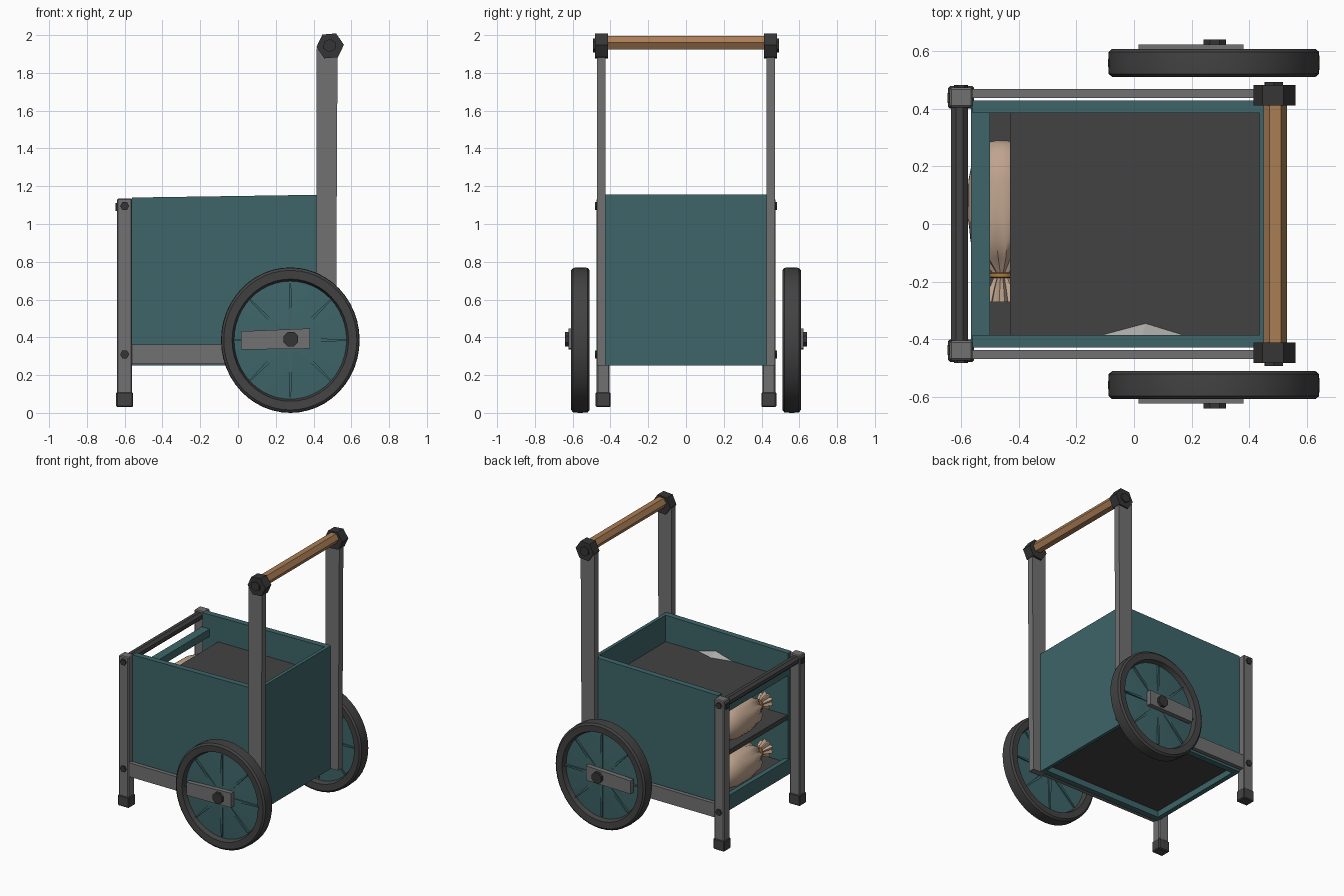
import bpy, bmesh, math
from mathutils import Vector

if "Cube" in bpy.data.objects:
    bpy.data.objects.remove(bpy.data.objects["Cube"])


def mat(name, rgb):
    m = bpy.data.materials.new(name)
    m.diffuse_color = (*rgb, 1)
    m.use_nodes = True
    m.node_tree.nodes["Principled BSDF"].inputs["Base Color"].default_value = m.diffuse_color
    return m


TEAL = mat("teal panel", (0.048, 0.13, 0.14))
GREY = mat("grey metal", (0.165, 0.165, 0.165))
DARK = mat("dark grey", (0.055, 0.055, 0.055))
BOLT = mat("bolt black", (0.036, 0.036, 0.038))
WOOD = mat("wood", (0.40, 0.205, 0.09))
CLOTH = mat("sack cloth", (0.52, 0.37, 0.27))
ROPE = mat("rope", (0.42, 0.20, 0.06))
PALE = mat("pale grey", (0.42, 0.41, 0.39))


def make(name, verts, faces, m, smooth=None):
    me = bpy.data.meshes.new(name)
    me.from_pydata(verts, [], faces)
    bm = bmesh.new()
    bm.from_mesh(me)
    bmesh.ops.recalc_face_normals(bm, faces=bm.faces)
    bm.to_mesh(me)
    bm.free()
    me.materials.append(m)
    o = bpy.data.objects.new(name, me)
    bpy.context.collection.objects.link(o)
    if smooth:
        bpy.ops.object.select_all(action='DESELECT')
        o.select_set(True)
        bpy.context.view_layer.objects.active = o
        bpy.ops.object.shade_smooth_by_angle(angle=math.radians(smooth))
    return o


def extrude_y(name, profile, y0, y1, m, smooth=None):
    """Closed (x, z) profile extruded from y0 to y1."""
    n = len(profile)
    v = [(x, y0, z) for x, z in profile] + [(x, y1, z) for x, z in profile]
    f = [tuple(range(n)), tuple(range(n, 2 * n))]
    f += [(i, (i + 1) % n, n + (i + 1) % n, n + i) for i in range(n)]
    return make(name, v, f, m, smooth)


def box(name, x0, x1, y0, y1, z0, z1, m, bevel=0):
    o = extrude_y(name, [(x0, z0), (x1, z0), (x1, z1), (x0, z1)],
                  min(y0, y1), max(y0, y1), m)
    if bevel:
        b = o.modifiers.new("bevel", 'BEVEL')
        b.width, b.segments = bevel, 1
    return o


def ngon(cx, cz, r, n, turn=0.0):
    return [(cx + r * math.cos(turn + math.tau * i / n),
             cz + r * math.sin(turn + math.tau * i / n)) for i in range(n)]


def lathe_y(name, prof, c, sx, sz, n, m, closed=False, ripple=None, smooth=35):
    """Revolve (y, r) points around the y axis through c."""
    v, f, k = [], [], len(prof)
    for y, r in prof:
        for i in range(n):
            a = math.tau * i / n
            q = r * (1 + (ripple(y, a) if ripple else 0))
            v.append((c[0] + sx * q * math.cos(a), c[1] + y, c[2] + sz * q * math.sin(a)))
    for j in range(k if closed else k - 1):
        for i in range(n):
            a, b = j * n, ((j + 1) % k) * n
            i2 = (i + 1) % n
            f.append((a + i, a + i2, b + i2, b + i))
    if not closed:
        f += [tuple(range(n)), tuple(range((k - 1) * n, k * n))]
    return make(name, v, f, m, smooth)


# Tub: sloping side walls, end wall, beam and sill at the open end
for s, side in ((-1, "front"), (1, "back")):
    extrude_y(side + "_wall", [(-0.56, 0.25), (0.455, 0.25), (0.455, 1.155), (-0.56, 1.14)],
              *sorted((s * 0.385, s * 0.428)), TEAL)
box("end_wall", 0.435, 0.46, -0.42, 0.42, 0.25, 1.155, TEAL)
box("open_end_beam", -0.565, -0.50, -0.40, 0.40, 0.98, 1.035, TEAL)
box("open_end_sill", -0.565, -0.53, -0.42, 0.42, 0.25, 0.36, TEAL)

# Floor, shelf and top tray
box("floor", -0.53, 0.436, -0.386, 0.386, 0.295, 0.335, DARK)
box("middle_shelf", -0.555, 0.436, -0.386, 0.386, 0.65, 0.685, DARK)
box("top_tray", -0.43, 0.436, -0.386, 0.386, 0.935, 0.96, DARK)
# Small pale lump on the tray by the front wall
make("tray_lump", [(-0.11, -0.385, 0.96), (0.17, -0.385, 0.96), (0.04, -0.345, 0.962),
                   (0.03, -0.385, 1.0)],
     [(0, 1, 2), (0, 1, 3), (1, 2, 3), (2, 0, 3)], PALE)

# Frame, mirrored to both sides
for s, side in ((-1, "front"), (1, "back")):
    box(side + "_leg", -0.64, -0.56, s * 0.405, s * 0.473, 0.06, 1.135, GREY, 0.006)
    box(side + "_foot", -0.645, -0.555, s * 0.40, s * 0.478, 0.03, 0.11, DARK, 0.006)
    box(side + "_rail", -0.57, 0.45, s * 0.438, s * 0.468, 0.26, 0.362, GREY)
    extrude_y(side + "_post", [(0.415, 0.25), (0.518, 0.25), (0.527, 1.93), (0.415, 1.93)],
              *sorted((s * 0.425, s * 0.472)), GREY)
    extrude_y(side + "_handle_cap", ngon(0.488, 1.943, 0.073, 6, 0.08),
              *sorted((s * 0.412, s * 0.482)), BOLT)
    extrude_y(side + "_handle_bolt", ngon(0.485, 1.945, 0.036, 6, 0.5),
              *sorted((s * 0.48, s * 0.492)), BOLT)
    for z in (0.31, 1.095):
        extrude_y(side + "_leg_bolt", ngon(-0.6, z, 0.024, 6),
                  *sorted((s * 0.47, s * 0.482)), BOLT)
    box(side + "_end_bolt", -0.648, -0.638, s * 0.42, s * 0.455, 1.07, 1.11, BOLT)

extrude_y("handle", ngon(0.49, 1.96, 0.041, 6), -0.42, 0.42, WOOD)
extrude_y("cross_bar", ngon(-0.605, 1.097, 0.032, 8, math.pi / 8), -0.41, 0.41, DARK)

# Wheels
WX, WZ, SX, SZ = 0.277, 0.385, 0.367, 0.385
for s, side in ((-1, "front"), (1, "back")):
    tyre = [(-0.046, 0.84), (-0.049, 0.96), (-0.038, 0.995), (0, 1.0),
            (0.038, 0.995), (0.049, 0.96), (0.046, 0.84), (0, 0.80)]
    lathe_y(side + "_tyre", tyre, (WX, s * 0.559, WZ), SX, SZ, 48, DARK, closed=True)
    disc = [(-0.012, 0.0), (-0.012, 0.85), (0.012, 0.85), (0.028, 0.2), (0.03, 0.0)]
    lathe_y(side + "_wheel_disc", [(s * y, max(r, 0.001)) for y, r in disc],
            (WX, s * 0.559, WZ), SX, SZ, 48, TEAL)
    # Tapered ridge spokes on both faces of the disc
    for i in range(8):
        a = math.tau * i / 8 + math.pi / 2
        u, t = Vector((math.cos(a), math.sin(a))), Vector((-math.sin(a), math.cos(a)))
        pts = [u * 0.03 + t * 0.013, u * 0.30 + t * 0.004, u * 0.30 - t * 0.004, u * 0.03 - t * 0.013]
        extrude_y(side + "_spoke", [(WX + p.x, WZ + p.y) for p in pts],
                  *sorted((s * 0.538, s * 0.589)), TEAL)
    extrude_y(side + "_wheel_plate", [(0.015, 0.335), (0.38, 0.34), (0.38, 0.447), (0.015, 0.432)],
              *sorted((s * 0.588, s * 0.622)), GREY)
    extrude_y(side + "_hub_bolt", ngon(0.28, 0.39, 0.042, 8, math.pi / 8),
              *sorted((s * 0.58, s * 0.641)), BOLT)

# Tied sacks on the floor and the shelf
SACK = [(0.29, 0.02), (0.28, 0.07), (0.24, 0.105), (0.15, 0.125), (0.02, 0.127), (-0.06, 0.115),
        (-0.12, 0.08), (-0.165, 0.034), (-0.19, 0.028), (-0.23, 0.045), (-0.27, 0.058), (-0.25, 0.01)]


def folds(y, a):
    return 0.0 if y > 0 else min(1, -y / 0.12) * 0.16 * math.cos(9 * a)


for name, z in (("lower", 0.463), ("upper", 0.813)):
    lathe_y(name + "_sack", SACK, (-0.46, 0, z), 0.92, 1.0, 36, CLOTH, ripple=folds, smooth=40)
    lathe_y(name + "_sack_tie", [(-0.168, 0.034), (-0.172, 0.042), (-0.184, 0.042), (-0.188, 0.032)],
            (-0.46, 0, z), 1, 1, 16, ROPE)
